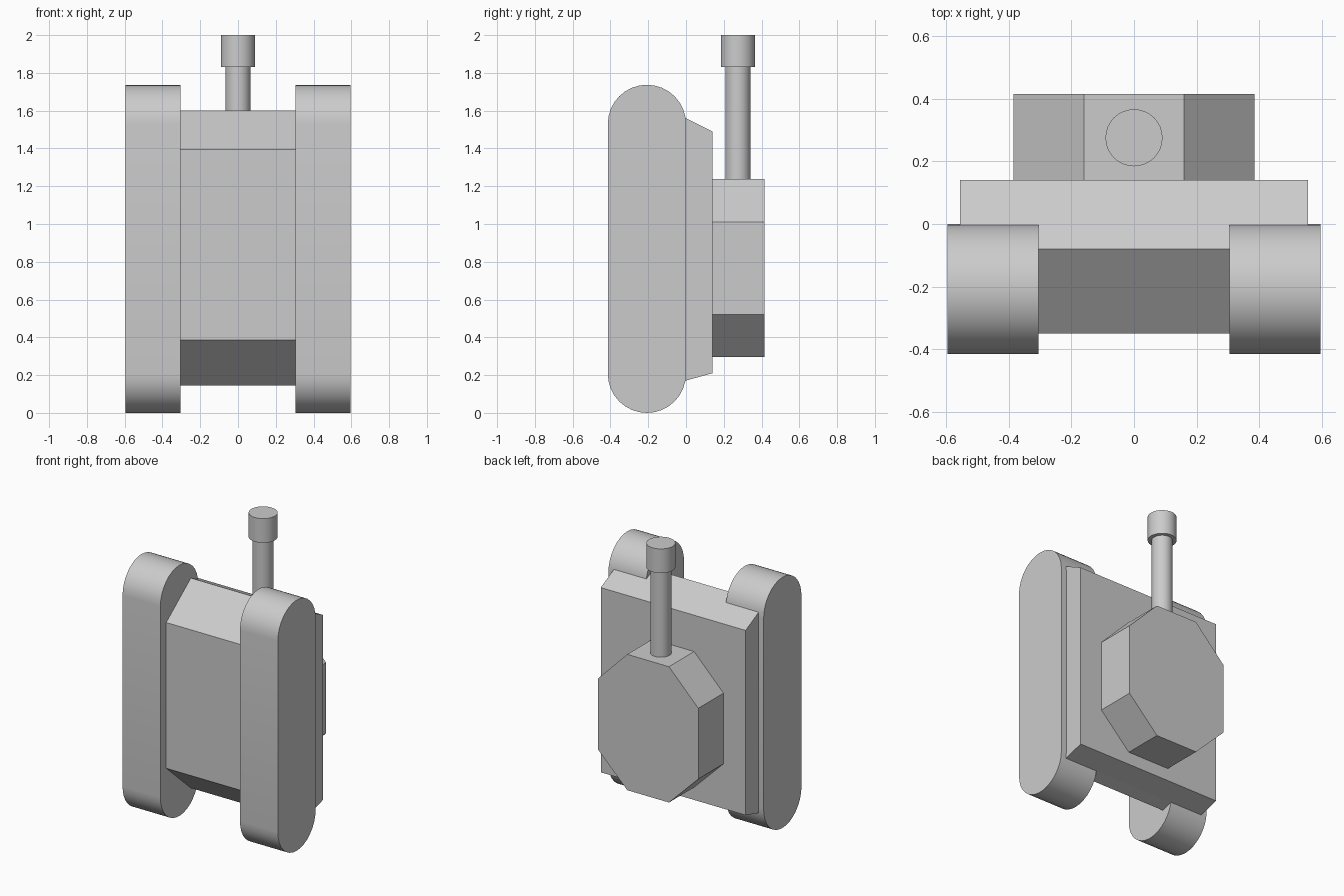
import bpy, bmesh, math
from mathutils import Vector

if "Cube" in bpy.data.objects:
    bpy.data.objects.remove(bpy.data.objects["Cube"])


def prism(name, profile, axis, lo, hi):
    """Extrude a closed profile along x (profile = y,z) or y (profile = x,z)."""
    bm = bmesh.new()
    place = (lambda p: (lo, p[0], p[1])) if axis == 'x' else (lambda p: (p[0], lo, p[1]))
    face = bm.faces.new([bm.verts.new(place(p)) for p in profile])
    out = bmesh.ops.extrude_face_region(bm, geom=[face])
    step = Vector((hi - lo, 0, 0)) if axis == 'x' else Vector((0, hi - lo, 0))
    bmesh.ops.translate(bm, vec=step, verts=[v for v in out['geom'] if isinstance(v, bmesh.types.BMVert)])
    bmesh.ops.recalc_face_normals(bm, faces=bm.faces)
    mesh = bpy.data.meshes.new(name)
    bm.to_mesh(mesh)
    bm.free()
    obj = bpy.data.objects.new(name, mesh)
    bpy.context.collection.objects.link(obj)
    return obj


def tube(name, radius, z0, z1):
    bpy.ops.mesh.primitive_cylinder_add(vertices=32, radius=radius, depth=z1 - z0,
                                        location=(0, 0.275, (z0 + z1) / 2))
    bpy.context.object.name = name
    smooth(bpy.context.object)


def smooth(obj):
    bpy.ops.object.select_all(action='DESELECT')
    obj.select_set(True)
    bpy.context.view_layer.objects.active = obj
    bpy.ops.object.shade_smooth_by_angle(angle=math.radians(30))


# Tracks: rounded-end slabs on both sides
R, TOP, N = 0.207, 1.737, 16
track = [(-R + R * math.cos(math.pi * i / N), TOP - R + R * math.sin(math.pi * i / N)) for i in range(N + 1)]
track += [(-R - R * math.cos(math.pi * i / N), R - R * math.sin(math.pi * i / N)) for i in range(N + 1)]
for side, label in ((-1, "left"), (1, "right")):
    smooth(prism(label + "_track", track, 'x', side * 0.305, side * 0.595))

# Narrow lower hull between the tracks
prism("lower_hull", [(-0.35, 0.385), (-0.35, 1.395), (-0.08, 1.60), (-0.005, 1.5625),
                     (-0.005, 0.17), (-0.08, 0.145)], 'x', -0.305, 0.305)

# Wide upper hull over the tracks
prism("upper_hull", [(-0.005, 0.17), (-0.005, 1.5625), (0.14, 1.49), (0.14, 0.21)], 'x', -0.555, 0.555)

# Eight-sided turret
prism("turret", [(-0.16, 0.297), (0.16, 0.297), (0.385, 0.52), (0.385, 1.01),
                 (0.16, 1.238), (-0.16, 1.238), (-0.385, 1.01), (-0.385, 0.52)], 'y', 0.14, 0.415)

# Gun barrel and its wider muzzle
tube("barrel", 0.066, 1.23, 1.84)
tube("muzzle", 0.091, 1.832, 2.0)
